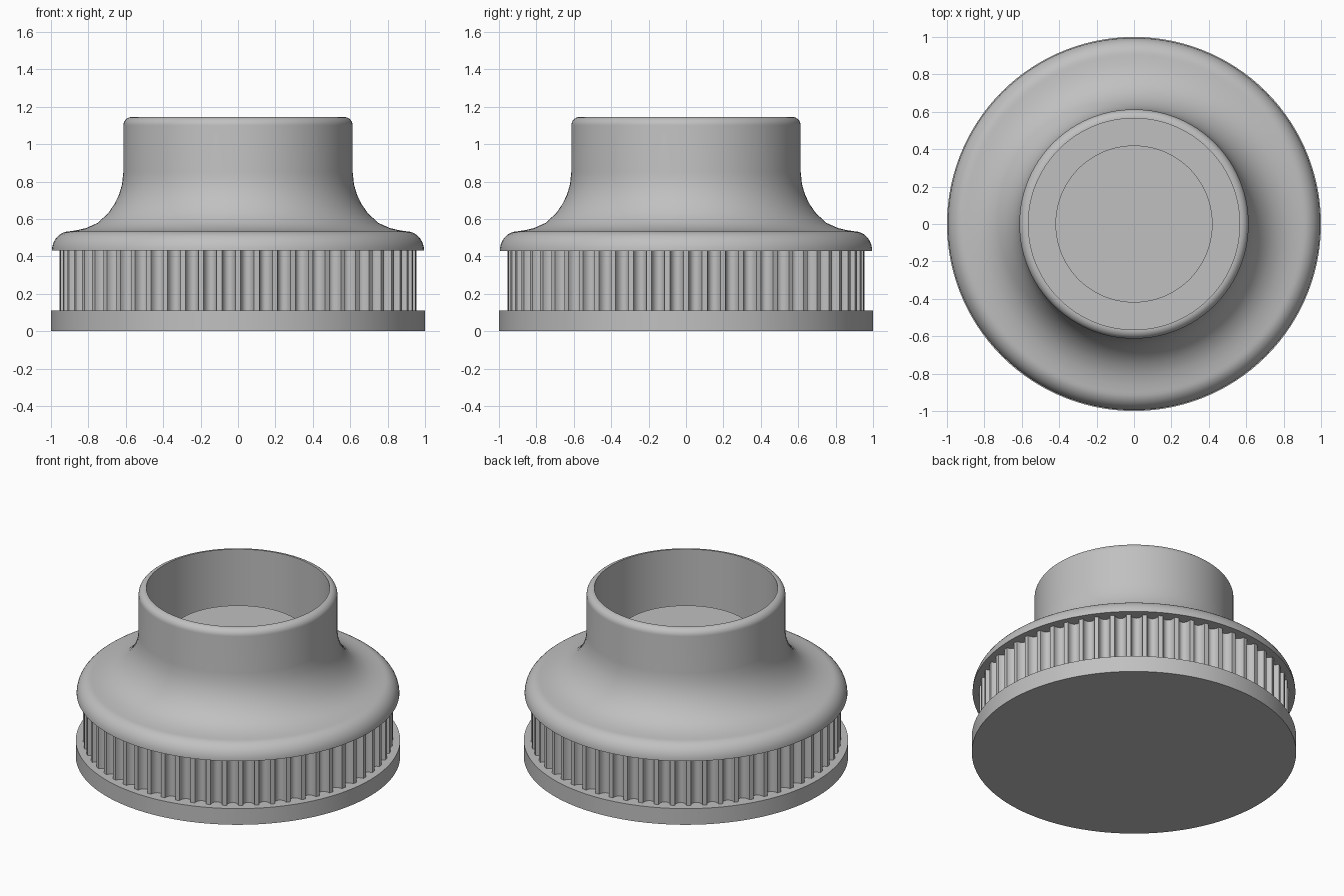
import bpy, bmesh
from math import sin, cos, pi, radians

cube = bpy.data.objects.get("Cube")
if cube:
    bpy.data.objects.remove(cube, do_unlink=True)

SEGMENTS = 120
TEETH = 60

grey = bpy.data.materials.new("plain_grey")
grey.use_nodes = True
colour = (0.53, 0.53, 0.53, 1)
grey.diffuse_color = colour
grey.node_tree.nodes["Principled BSDF"].inputs["Base Color"].default_value = colour


def finish(name, bm):
    bmesh.ops.remove_doubles(bm, verts=bm.verts, dist=0.0001)
    bmesh.ops.recalc_face_normals(bm, faces=bm.faces)
    mesh = bpy.data.meshes.new(name)
    bm.to_mesh(mesh)
    bm.free()
    mesh.materials.append(grey)
    obj = bpy.data.objects.new(name, mesh)
    bpy.context.collection.objects.link(obj)
    bpy.ops.object.select_all(action="DESELECT")
    obj.select_set(True)
    bpy.context.view_layer.objects.active = obj
    bpy.ops.object.shade_smooth_by_angle(angle=radians(32))
    return obj


def lathe(name, profile):
    """Spin a (radius, height) profile about the vertical axis."""
    bm = bmesh.new()
    verts = [bm.verts.new((r, 0, z)) for r, z in profile]
    edges = [bm.edges.new(pair) for pair in zip(verts, verts[1:])]
    bmesh.ops.spin(bm, geom=verts + edges, cent=(0, 0, 0), axis=(0, 0, 1),
                   angle=2 * pi, steps=SEGMENTS)
    return finish(name, bm)


def arc(cr, cz, rr, rz, start, end, steps=8):
    angles = [radians(start + (end - start) * i / steps) for i in range(steps + 1)]
    return [(cr + rr * cos(a), cz + rz * sin(a)) for a in angles]


# Bottom flange
lathe("bottom_flange", [(0, 0), (1, 0), (1, 0.11), (0, 0.11)])

# Toothed ring: rounded grooves between narrow lands
bm = bmesh.new()
pitch = 2 * pi / TEETH
outline = []
for tooth in range(TEETH):
    for i in range(9):
        t = pi * i / 8
        angle = (tooth + 0.5) * pitch - 0.36 * pitch * cos(t)
        radius = 0.955 - 0.045 * sin(t)
        outline.append(bm.verts.new((radius * cos(angle), radius * sin(angle), 0.11)))
base = bm.faces.new(outline)
top = bmesh.ops.extrude_face_region(bm, geom=[base])["geom"]
bmesh.ops.translate(bm, vec=(0, 0, 0.32),
                    verts=[v for v in top if isinstance(v, bmesh.types.BMVert)])
finish("toothed_ring", bm)

# Upper flange sweeping into the hollow collar, with a boss inside
profile = [(0, 0.43), (0.995, 0.43)]
profile += arc(0.9, 0.43, 0.095, 0.104, 8, 90)
profile += [(0.86, 0.54), (0.813, 0.551), (0.75, 0.579), (0.695, 0.63),
            (0.66, 0.68), (0.636, 0.73), (0.62, 0.785), (0.613, 0.85)]
profile += arc(0.568, 1.1, 0.045, 0.045, 0, 90)
profile += [(0.565, 1.145), (0.565, 0.5), (0.42, 0.5), (0.42, 0.83), (0, 0.83)]
lathe("flared_collar", profile)
